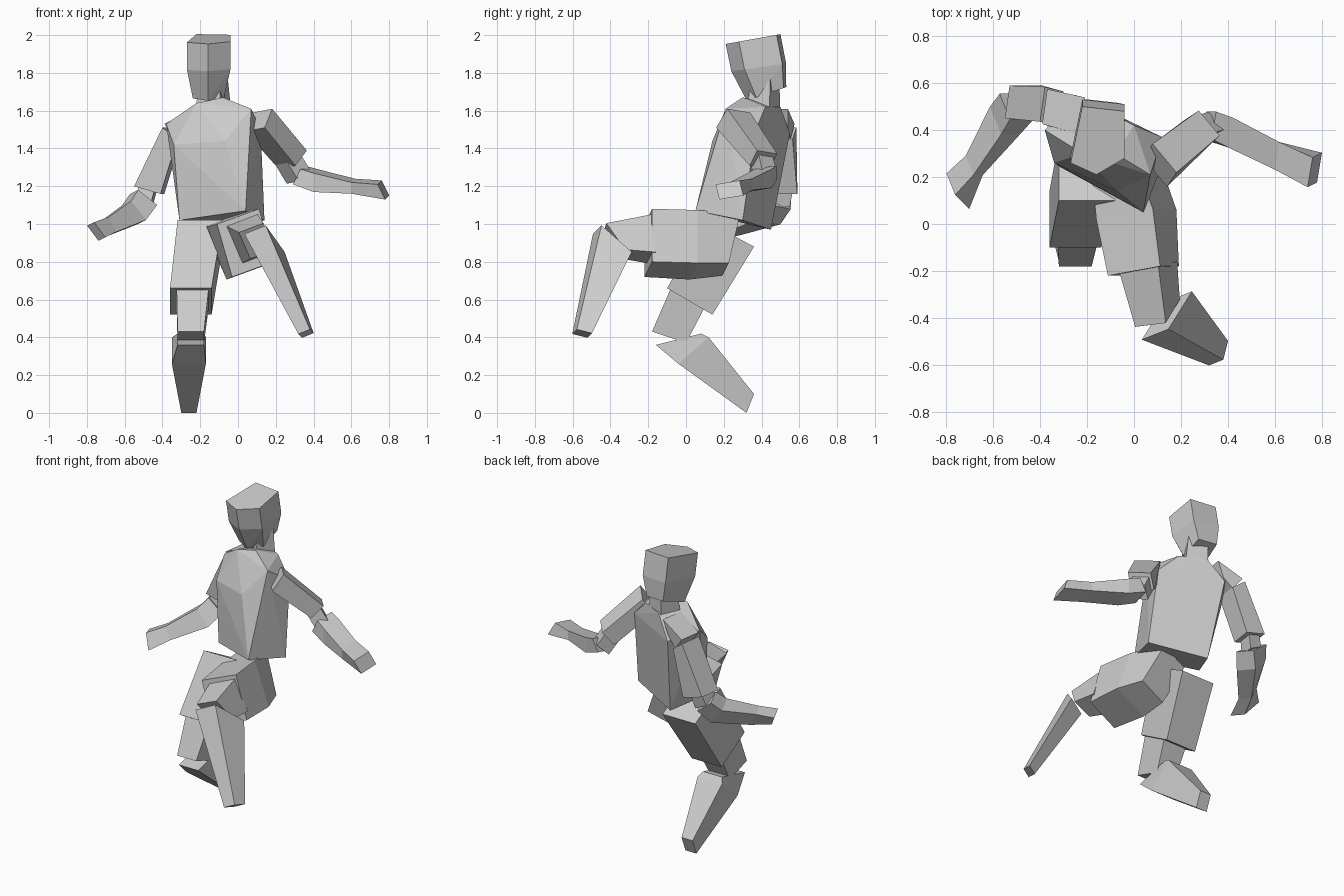
import bpy
import bmesh
from mathutils import Vector

default_cube = bpy.data.objects.get("Cube")
if default_cube:
    bpy.data.objects.remove(default_cube, do_unlink=True)

UNIT = 0.01  # part dimensions below are given in hundredths

# One plain clay colour for the whole figure
clay = bpy.data.materials.new("light_grey")
clay.use_nodes = True
clay_colour = (0.6, 0.6, 0.6, 1)
clay.diffuse_color = clay_colour
clay.node_tree.nodes["Principled BSDF"].inputs["Base Color"].default_value = clay_colour


def finish(name, bm):
    """Turn a bmesh into a flat shaded object."""
    bmesh.ops.recalc_face_normals(bm, faces=bm.faces)
    mesh = bpy.data.meshes.new(name)
    bm.to_mesh(mesh)
    bm.free()
    mesh.materials.append(clay)
    part = bpy.data.objects.new(name, mesh)
    bpy.context.collection.objects.link(part)
    return part


def limb(name, side, sections):
    """Loft four-sided sections: centre, half width along side, half depth vector."""
    bm = bmesh.new()
    across = Vector(side).normalized()
    rings = []
    for centre, half_width, depth in sections:
        middle, half_depth = Vector(centre), Vector(depth)
        corners = [middle + across * half_width * s + half_depth * t
                   for s, t in ((-1, -1), (1, -1), (1, 1), (-1, 1))]
        rings.append([bm.verts.new(corner * UNIT) for corner in corners])
    for lower, upper in zip(rings, rings[1:]):
        for i in range(len(lower)):
            j = (i + 1) % len(lower)
            bm.faces.new((lower[i], lower[j], upper[j], upper[i]))
    bm.faces.new(rings[0])
    bm.faces.new(rings[-1])
    return finish(name, bm)


def faceted(name, points):
    """Wrap a convex faceted block around its corner points."""
    bm = bmesh.new()
    for point in points:
        bm.verts.new(Vector(point) * UNIT)
    hull = bmesh.ops.convex_hull(bm, input=bm.verts)
    loose = [v for v in hull["geom_interior"] if isinstance(v, bmesh.types.BMVert)]
    bmesh.ops.delete(bm, geom=loose, context="VERTS")
    bmesh.ops.dissolve_limit(bm, angle_limit=0.05, verts=bm.verts, edges=bm.edges)
    return finish(name, bm)


# Torso: waist, chest, shoulders, upper back and neck base
waist = [(4, 5, 107), (-31, 24, 102), (14, 30, 102), (-20, 45, 97)]
chest = [(-7, 14, 144), (-34, 26, 142)]
shoulders = [(7, 21, 161), (-38, 40, 153)]
upper_back = [(12, 37, 150), (-25, 55, 148)]
neck_base = [(-22, 30, 164), (-8, 30, 167), (0, 42, 162), (-15, 50, 162)]
faceted("torso", waist + chest + shoulders + upper_back + neck_base)

# Head: a five-sided outline with a ridge down the face, narrowing to the chin
outline = [(0, -15), (-11, -10), (-6, 14), (12, 12), (12, -8)]
head_levels = [  # height, centre y, scale, backward tilt
    (198, 36, 1.0, 0.18),
    (183, 39, 1.0, 0.14),
    (169, 43, 0.72, 0.25),
]
faceted("head", [(-16 + x * scale, middle + y * scale, height + y * tilt)
                 for height, middle, scale, tilt in head_levels
                 for x, y in outline])
limb("neck", (9, -4, 0), [
    ((-13, 41, 160), 7, (3, 6, 0)),
    ((-13, 42, 178), 6, (2, 5, 0)),
])

# Left arm, swung out and back
limb("left_upper_arm", (5, -6, 1), [
    ((11, 25, 155), 8, (2, 3, 5)),
    ((29, 41, 134), 7, (3, 2, 4)),
])
limb("left_elbow", (5, -6, 1), [
    ((26, 40, 135), 5, (3, 2, 3)),
    ((32, 42, 125), 5, (3, 2, 3)),
])
limb("left_forearm", (1, 6, 1), [
    ((32, 42, 126), 6, (2, 0, 4)),
    ((41, 39, 123), 6.5, (0, 0, 5)),
    ((61, 29, 120), 6, (0, 0, 3)),
    ((77, 23, 118), 6.5, (-2, -1, 4)),
])

# Right arm, hanging with the forearm forward
limb("right_shoulder", (1, 7, 0), [
    ((-24, 46, 156), 8, (2, 0, 5)),
    ((-35, 49, 149), 7.5, (-3, 1, 4)),
])
limb("right_upper_arm", (1, 7, 0), [
    ((-35, 50, 148), 7.5, (-4, 1, 3)),
    ((-47, 52, 118), 7, (-7, 0, 2)),
])
limb("right_elbow", (1, 7, 0), [
    ((-47, 52, 121), 5, (-4, 0, 1)),
    ((-50, 50, 111), 5, (-4, 0, 2)),
])
limb("right_forearm", (2, -5, 1), [
    ((-50, 50, 113), 6, (-5, 0, 4)),
    ((-55, 44, 106), 6.5, (-4, 0, 5)),
    ((-68, 25, 99), 4.5, (-2, 0, 4)),
    ((-75, 14, 96), 5, (-3, 3, 4)),
])

# Left leg, raised in front
limb("left_thigh", (11, 2, 4), [
    ((-3, 24, 89), 10, (-6, 3, 13)),
    ((1, 4, 89), 13, (-5, 0, 14)),
    ((4, -20, 90), 12, (-4, 0, 14)),
])
limb("left_knee", (8, 1, 3), [
    ((6, -18, 92), 9, (-4, -1, 10)),
    ((10, -38, 91), 7, (-3, -5, 7)),
])
limb("left_shin", (5, 2, 2), [
    ((14, -39, 90), 6.5, (-5, -8, 7)),
    ((36, -55, 42), 3.5, (-1, -4, 1)),
])

# Right leg, bent behind
limb("right_thigh", (1, 0, 0), [
    ((-20, 23, 95), 12, (0, -13, 7)),
    ((-25, 2, 59), 11, (0, -12, 7)),
])
limb("right_knee", (1, 0, 0), [
    ((-24, 1, 61), 8.5, (0, -9, 5)),
    ((-25, -9, 40), 7, (0, -9, 3)),
])
limb("right_shin", (1, 0, 0), [
    ((-25, -4, 39), 7, (0, -12, -3)),
    ((-26, 4, 33), 9, (0, -8, -7)),
    ((-26, 34, 5), 4, (0, -2, -5)),
])
